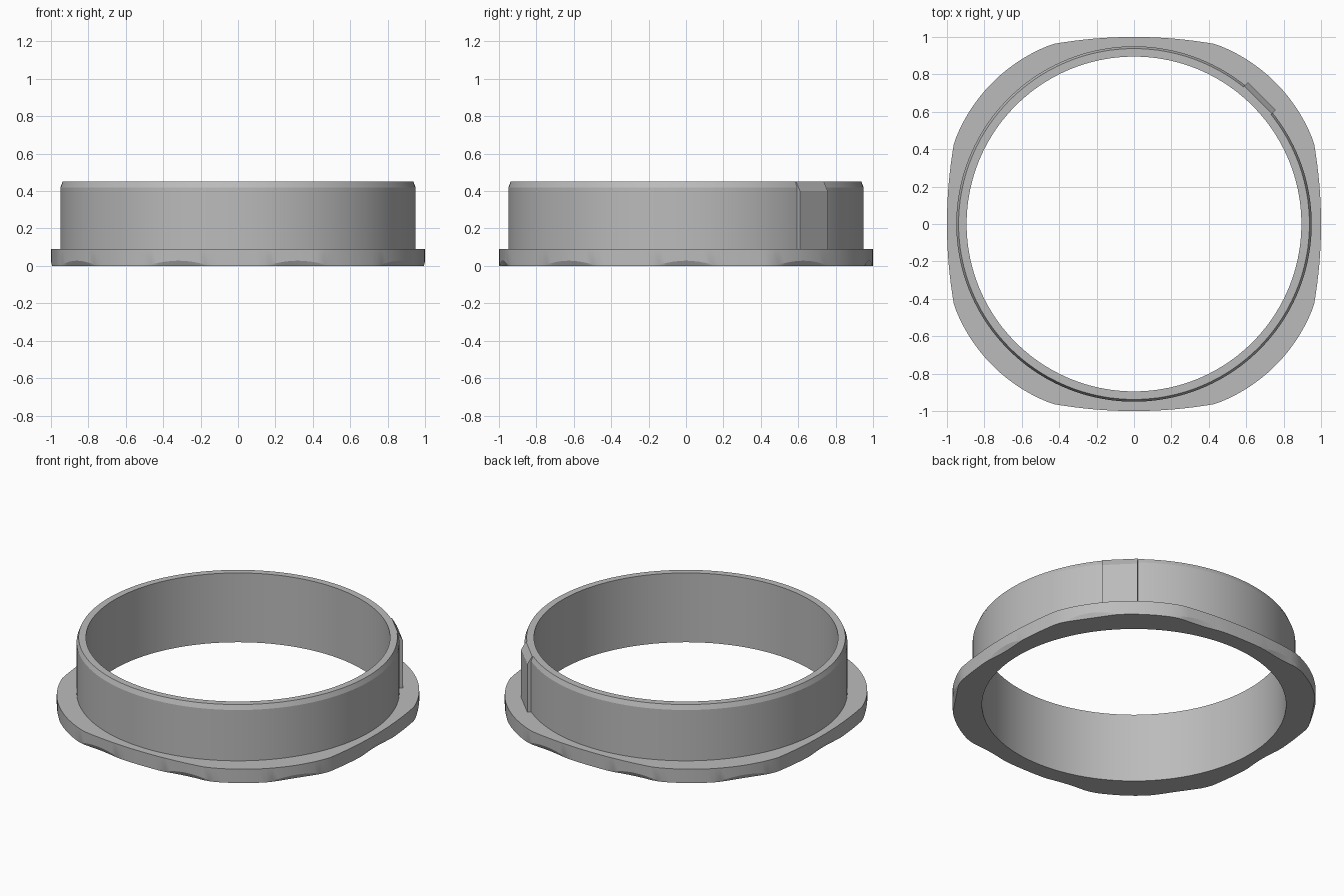
import bpy, bmesh
from math import cos, sin, pi, sqrt, radians

cube = bpy.data.objects.get("Cube")
if cube:
    bpy.data.objects.remove(cube, do_unlink=True)

SEGMENTS = 180
INNER, OUTER, CHAMFER = 0.895, 0.95, 0.938
FLANGE_Z, TOP_Z = 0.09, 0.45
DENTS = 10

grey = bpy.data.materials.new("light grey")
grey.use_nodes = True
colour = (0.5, 0.5, 0.5, 1)
grey.diffuse_color = colour
grey.node_tree.nodes["Principled BSDF"].inputs["Base Color"].default_value = colour


def make_object(name, bm):
    bmesh.ops.recalc_face_normals(bm, faces=bm.faces)
    mesh = bpy.data.meshes.new(name)
    bm.to_mesh(mesh)
    bm.free()
    obj = bpy.data.objects.new(name, mesh)
    mesh.materials.append(grey)
    bpy.context.collection.objects.link(obj)
    return obj


def ray_to_circle(a, cx, cy, r):
    """Distance from the origin to a circle around it, at angle a."""
    along = cx * cos(a) + cy * sin(a)
    return along + sqrt(along ** 2 - cx ** 2 - cy ** 2 + r ** 2)


def rim_radius(a):
    """Rounded square: broad side arcs meeting tighter corner arcs."""
    a = a % (pi / 2)
    a = min(a, pi / 2 - a)
    return min(ray_to_circle(a, -1.5, 0, 2.5), ray_to_circle(a, 0.13, 0.13, 0.886))


def dent(a):
    return max(0, cos(DENTS * a))


def section(a):
    """Radius and height around the wall of the ring at angle a."""
    rim, d = rim_radius(a), dent(a)
    return [(INNER, 0), (INNER, TOP_Z), (CHAMFER, TOP_Z), (OUTER, TOP_Z - 0.03),
            (OUTER, FLANGE_Z), (rim, FLANGE_Z), (rim, 0.004 + 0.024 * d),
            (rim - 0.015 * d, 0)]


# Collar: tube and flange swept as one solid, with shallow dents under the rim
bm = bmesh.new()
columns = []
for i in range(SEGMENTS):
    a = 2 * pi * i / SEGMENTS
    columns.append([bm.verts.new((r * cos(a), r * sin(a), z)) for r, z in section(a)])
for i, here in enumerate(columns):
    there = columns[(i + 1) % SEGMENTS]
    for j in range(len(here)):
        k = (j + 1) % len(here)
        bm.faces.new((here[j], there[j], there[k], here[k]))
collar = make_object("flanged_collar", bm)
bpy.ops.object.select_all(action="DESELECT")
collar.select_set(True)
bpy.context.view_layer.objects.active = collar
bpy.ops.object.shade_smooth_by_angle(angle=radians(18))

# Locating tab: flat plate on the diagonal, sloping in at the top
bm = bmesh.new()
profile = [(0.925, FLANGE_Z - 0.01), (0.967, FLANGE_Z - 0.01), (0.967, 0.4),
           (0.938, TOP_Z), (0.925, TOP_Z)]
ends = []
for side in (-0.105, 0.105):
    ends.append([bm.verts.new((r, side, z)) for r, z in profile])
    bm.faces.new(ends[-1])
for j in range(len(profile)):
    k = (j + 1) % len(profile)
    bm.faces.new((ends[0][j], ends[0][k], ends[1][k], ends[1][j]))
tab = make_object("locating_tab", bm)
tab.rotation_euler.z = radians(45)
